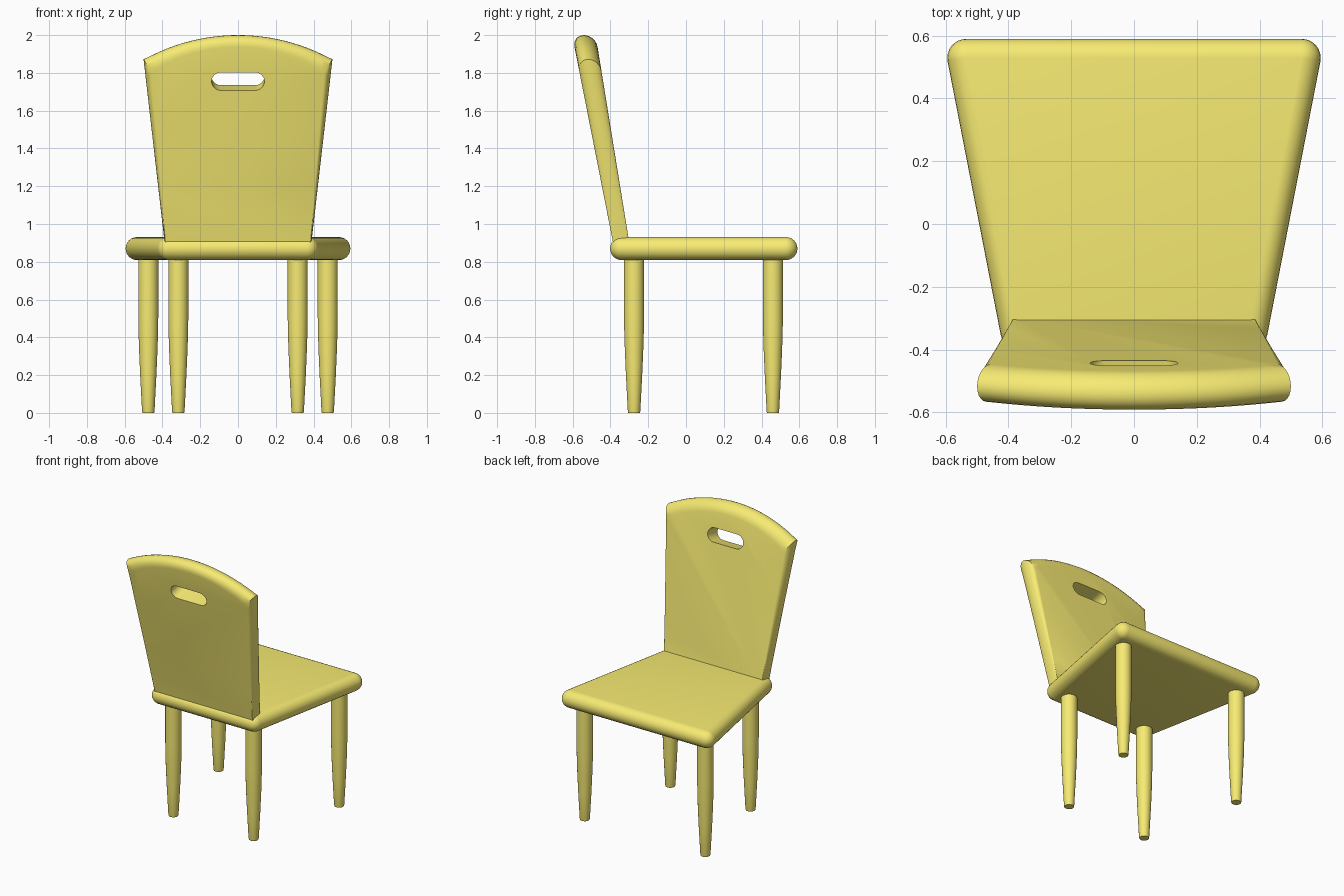
import bpy, bmesh, math

if "Cube" in bpy.data.objects:
    bpy.data.objects.remove(bpy.data.objects["Cube"])

mat = bpy.data.materials.new("yellow")
mat.diffuse_color = (0.93, 0.83, 0.17, 1)
mat.use_nodes = True
mat.node_tree.nodes["Principled BSDF"].inputs["Base Color"].default_value = mat.diffuse_color


def make(name, rings, smooth=True):
    """Skin a stack of closed rings, cap both ends."""
    bm = bmesh.new()
    vr = [[bm.verts.new(p) for p in ring] for ring in rings]
    n = len(vr[0])
    for a, b in zip(vr, vr[1:]):
        for i in range(n):
            j = (i + 1) % n
            bm.faces.new((a[i], a[j], b[j], b[i]))
    bm.faces.new(vr[0][::-1])
    bm.faces.new(vr[-1])
    bmesh.ops.remove_doubles(bm, verts=bm.verts, dist=1e-4)
    bmesh.ops.recalc_face_normals(bm, faces=bm.faces)
    me = bpy.data.meshes.new(name)
    bm.to_mesh(me)
    bm.free()
    ob = bpy.data.objects.new(name, me)
    bpy.context.collection.objects.link(ob)
    me.materials.append(mat)
    if smooth:
        smooth_shade(ob)
    return ob


def smooth_shade(ob):
    bpy.ops.object.select_all(action='DESELECT')
    ob.select_set(True)
    bpy.context.view_layer.objects.active = ob
    bpy.ops.object.shade_smooth_by_angle(angle=math.radians(35))


STEPS = [math.radians(-90 + 15 * i) for i in range(13)]

# Seat: trapezoid with fully rounded rim
R = 0.061
corners = [(0.534, 0.529, -11, 90), (-0.534, 0.529, 90, 191),
           (-0.365, -0.341, 191, 270), (0.365, -0.341, 270, 349)]
outline = []
for x, y, a0, a1 in corners:
    for i in range(9):
        a = math.radians(a0 + (a1 - a0) * i / 8)
        outline.append((x, y, math.cos(a), math.sin(a)))
make("seat", [[(x + R * math.cos(t) * cx, y + R * math.cos(t) * cy,
                0.87 + R * math.sin(t)) for x, y, cx, cy in outline]
              for t in STEPS])

# Legs: straight upper half, tapered foot
profile = [(0.031, 0), (0.033, 0.008), (0.043, 0.2), (0.049, 0.34),
           (0.052, 0.44), (0.053, 0.52), (0.053, 0.84)]
for name, lx, ly in (("back_leg", 0.316, -0.275), ("front_leg", 0.475, 0.46)):
    for side in (-1, 1):
        make(name, [[(side * lx + r * math.cos(k * math.pi / 16),
                      ly + r * math.sin(k * math.pi / 16), z)
                     for k in range(32)] for r, z in profile])


# Backrest: leaning tapered panel, arched rounded top, sides rounding out upward
def y_back(z):
    return -0.388 - 0.197 * (z - 0.91)


def y_front(z):
    return -0.305 - 0.162 * (z - 0.93)


pts = []  # x, z, inset x, inset z
for i in range(13):
    f = i / 12
    pts.append((0.384 + 0.116 * f, 0.86 + 1.012 * f,
                -0.003 - 0.036 * f, -0.063 if i == 12 else 0))
for i in range(1, 24):
    x = 0.5 - i / 24
    z = 2 - 1.027 + math.sqrt(1.027 ** 2 - x * x)
    pts.append((x, z, -0.039 * x / 0.5, -0.063))
pts += [(-x, z, -ix, iz) for x, z, ix, iz in pts[:13][::-1]]
rings = []
for t in STEPS:
    ring = []
    for x, z, ix, iz in pts:
        s = 1 - math.cos(t)
        x, z = x + ix * s, z + iz * s
        c, h = (y_back(z) + y_front(z)) / 2, (y_front(z) - y_back(z)) / 2
        ring.append((x, c + h * math.sin(t), z))
    rings.append(ring)
back = make("backrest", rings, False)

# Handle slot cut through the backrest
slot = [(sx * 0.09 + 0.05 * math.cos(a), 0.05 * math.sin(a))
        for sx, a0 in ((1, -90), (-1, 90))
        for a in [math.radians(a0 + 15 * k) for k in range(13)]]
cutter = make("slot_cutter", [[(x, -0.55 + d, 1.756 + z + 0.25 * d)
                               for x, z in slot] for d in (-0.2, 0.3)], False)
cutter.hide_render = True
mod = back.modifiers.new("slot", 'BOOLEAN')
mod.object = cutter
mod.operation = 'DIFFERENCE'
mod.solver = 'EXACT'
bpy.context.view_layer.objects.active = back
bpy.ops.object.modifier_apply(modifier="slot")
bpy.data.objects.remove(cutter)
smooth_shade(back)
